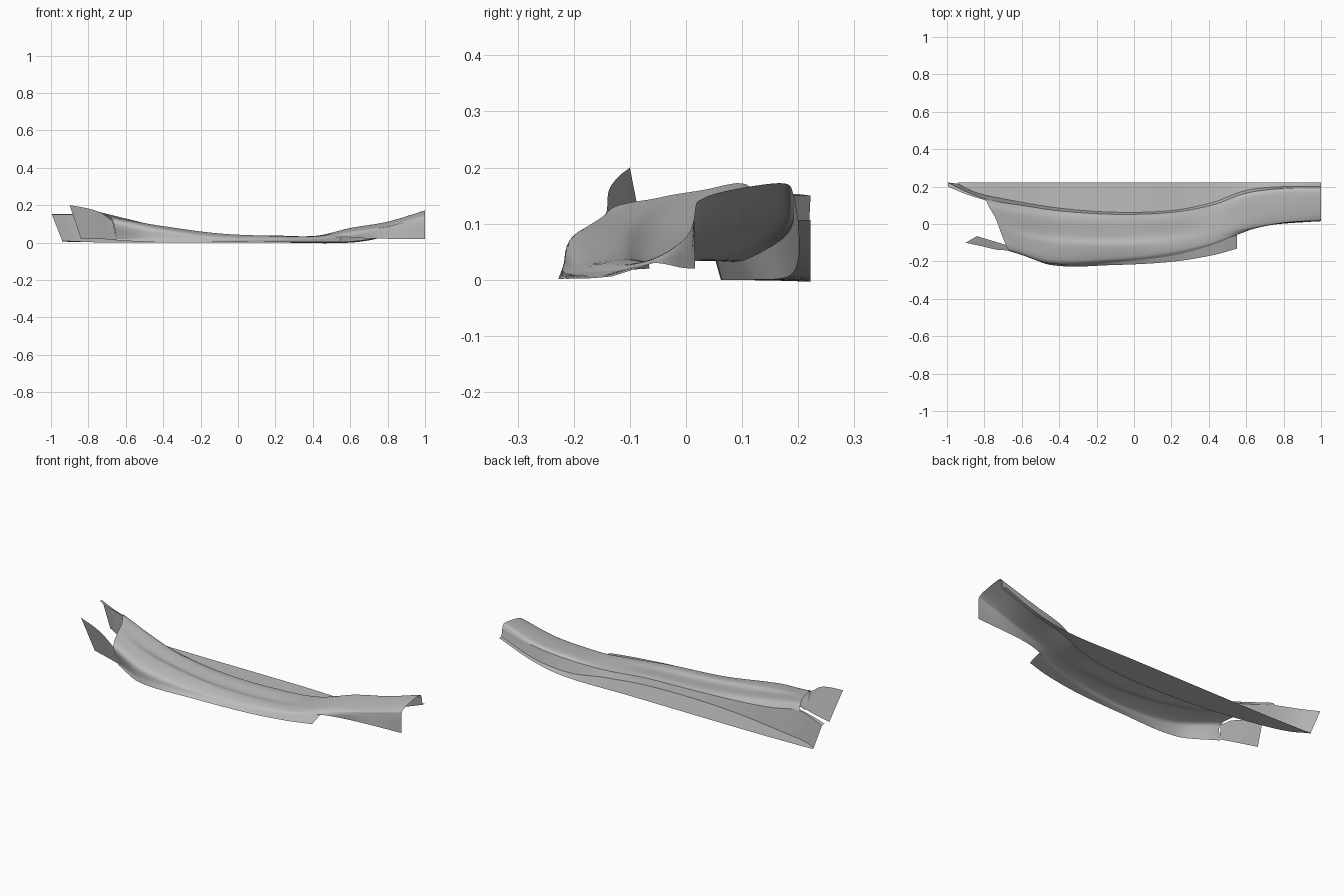
import bpy
import bmesh
from mathutils import Vector

cube = bpy.data.objects.get("Cube")
if cube:
    bpy.data.objects.remove(cube, do_unlink=True)

grey = bpy.data.materials.new("panel grey")
grey.use_nodes = True
GREY = (0.5, 0.5, 0.5, 1)
grey.diffuse_color = GREY
grey.node_tree.nodes["Principled BSDF"].inputs["Base Color"].default_value = GREY


def hermite(points, key, value):
    """Smooth curve through points, where key(index) rises along the list."""
    last = len(points) - 1
    k = 0
    while k < last - 1 and value > key(k + 1):
        k += 1

    def slope(n):
        before, after = max(n - 1, 0), min(n + 1, last)
        return (points[after] - points[before]) / (key(after) - key(before))

    span = key(k + 1) - key(k)
    t = (value - key(k)) / span
    a, b = points[k], points[k + 1]
    ease = t * t * (3 - 2 * t)
    return (a.lerp(b, ease) + slope(k) * span * t * (1 - t) ** 2
            - slope(k + 1) * span * t * t * (1 - t))


def on_rail(rail, x):
    """Point of a lengthwise rail at x."""
    points = [Vector(p) for p in rail]
    point = hermite(points, lambda n: points[n].x, x)
    point.x = x
    return point


def panel(name, rails, starts, ends, across=1, steps=72):
    """Skin a sheet over neighbouring rails, each cut at its own start and end."""
    bm = bmesh.new()
    columns = []
    rows = (len(rails) - 1) * across
    for j in range(steps + 1):
        t = j / steps
        section = [on_rail(r, s + (e - s) * t) for r, s, e in zip(rails, starts, ends)]
        columns.append([bm.verts.new(hermite(section, float, i / across))
                        for i in range(rows + 1)])
    for left, right in zip(columns, columns[1:]):
        for i in range(rows):
            bm.faces.new((left[i], left[i + 1], right[i + 1], right[i]))
    mesh = bpy.data.meshes.new(name)
    bm.to_mesh(mesh)
    bm.free()
    mesh.materials.append(grey)
    obj = bpy.data.objects.new(name, mesh)
    bpy.context.collection.objects.link(obj)
    bpy.ops.object.select_all(action="DESELECT")
    obj.select_set(True)
    bpy.context.view_layer.objects.active = obj
    bpy.ops.object.shade_smooth_by_angle(angle=0.7)


# Lengthwise rails, from the straight back edge round to the front sill
back_edge = [(-.94, .222, .005), (-.6, .222, 0), (.2, .222, 0), (.6, .222, 0),
             (.8, .222, .035), (1, .222, .107)]
floor_edge = [(-.94, .215, .01), (-.85, .17, .005), (-.7, .135, 0), (-.4, .085, 0),
              (-.1, .063, 0), (.2, .072, 0), (.42, .115, 0), (.6, .18, .005),
              (.8, .2, .037), (1, .2, .107)]
ridge = [(-.995, .222, .15), (-.9, .174, .15), (-.78, .13, .145), (-.6, .1, .1),
         (-.4, .07, .065), (-.1, .052, .04), (.2, .062, .035), (.42, .102, .035),
         (.6, .165, .068), (.8, .19, .1), (1, .193, .15)]
lip_edge = [(-.995, .2, .153), (-.9, .16, .152), (-.78, .122, .15)]
crown = [(-.78, .1, .172), (-.6, .06, .128), (-.4, .03, .083), (-.1, .01, .045),
         (.2, .02, .038), (.42, .06, .037), (.6, .135, .078), (.8, .17, .112),
         (1, .175, .172)]
channel = [(-.74, .03, .16), (-.6, -.03, .122), (-.4, -.06, .078), (-.1, -.07, .04),
           (.2, -.05, .031), (.42, -.01, .036), (.6, .045, .07), (.8, .085, .105),
           (1, .09, .162)]
shoulder = [(-.71, -.05, .146), (-.6, -.085, .122), (-.4, -.11, .088), (-.1, -.115, .049),
            (.2, -.1, .036), (.42, -.06, .034), (.6, -.015, .06), (.8, .015, .09),
            (1, .03, .145)]
brow = [(-.9, -.1, .2), (-.8, -.122, .182), (-.73, -.138, .158), (-.67, -.143, .118),
        (-.45, -.2, .078), (-.1, -.182, .034), (.2, -.147, .029), (.42, -.097, .028),
        (.6, -.035, .045), (.8, .006, .075), (1, .016, .12)]
wall_foot = [(-.84, -.065, .02), (-.65, -.125, .018), (-.45, -.213, .025),
             (-.1, -.203, .014), (.2, -.17, .014), (.42, -.112, .019), (.55, -.058, .03),
             (.7, -.01, .022), (1, .016, .02)]
sill_edge = [(-.65, -.126, .012), (-.45, -.218, .002), (-.1, -.219, .002),
             (.2, -.202, .002), (.42, -.167, .003), (.55, -.132, .006)]

# Flat floor and the inner wall that rises from it
panel("floor", [back_edge, floor_edge], [-.94, -.94], [1, 1])
panel("inner_wall", [floor_edge, ridge], [-.94, -.995], [1, 1])
panel("rear_lip", [ridge, lip_edge], [-.995, -.995], [-.78, -.78], steps=16)

# Sculpted top with a slanted rear cut, rolling over into the outer wall
panel("body_shell", [ridge, crown, channel, shoulder, brow, wall_foot],
      [-.79, -.78, -.74, -.71, -.67, -.65], [1] * 6, across=6, steps=100)

# Upright fin trailing behind the outer wall
panel("rear_fin", [brow, wall_foot], [-.9, -.84], [-.67, -.65], steps=24)

# Low sill under the wall, ending short of the arch
panel("front_sill", [wall_foot, sill_edge], [-.65, -.65], [.55, .55])
